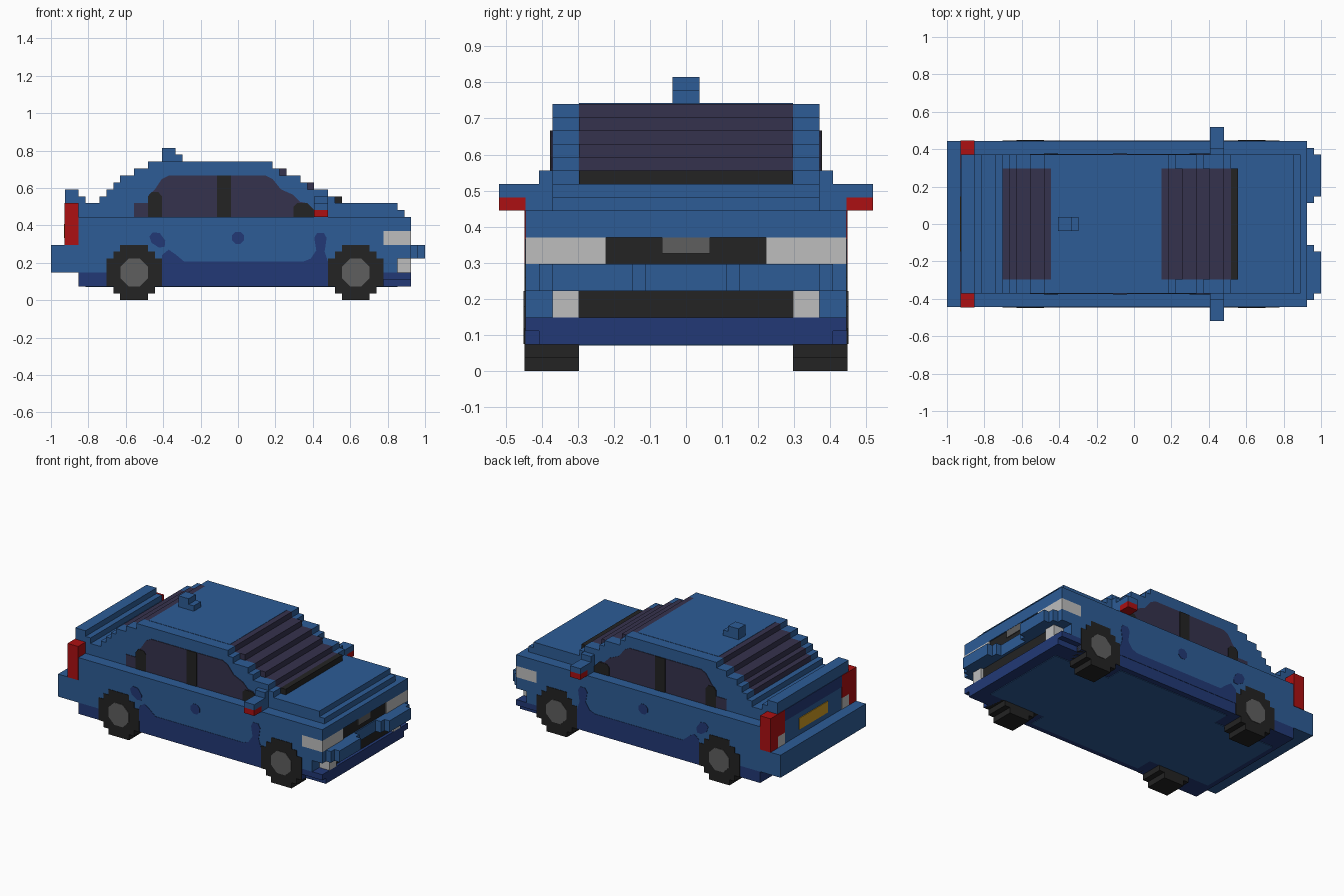
import bpy, bmesh, math

cube = bpy.data.objects.get("Cube")
if cube:
    bpy.data.objects.remove(cube, do_unlink=True)

U = 1 / 27  # one block


def lin(c):
    c /= 255
    return c / 12.92 if c <= 0.04045 else ((c + 0.055) / 1.055) ** 2.4


def material(name, r, g, b):
    m = bpy.data.materials.new(name)
    m.use_nodes = True
    col = (lin(r), lin(g), lin(b), 1)
    m.diffuse_color = col
    node = next(n for n in m.node_tree.nodes if n.type == 'BSDF_PRINCIPLED')
    node.inputs["Base Color"].default_value = col
    return m


BLUE = material("body blue", 45, 92, 150)
NAVY = material("navy", 34, 57, 118)
GLASS = material("dark glass", 53, 50, 77)
BLACK = material("black", 35, 35, 35)
GREY = material("hub grey", 95, 95, 95)
LIGHT = material("lamp grey", 190, 190, 190)
RED = material("red", 172, 16, 18)
YELLOW = material("plate yellow", 205, 155, 35)


def prism(name, mat, profile, y0, y1, mirror=False):
    """Extrude an x-z profile from y0 to y1, in blocks."""
    bm = bmesh.new()
    for s in ((1, -1) if mirror else (1,)):
        face = bm.faces.new([bm.verts.new((x * U, s * y0 * U, z * U)) for x, z in profile])
        ext = bmesh.ops.extrude_face_region(bm, geom=[face])
        verts = [v for v in ext["geom"] if isinstance(v, bmesh.types.BMVert)]
        bmesh.ops.translate(bm, verts=verts, vec=(0, s * (y1 - y0) * U, 0))
    bmesh.ops.recalc_face_normals(bm, faces=bm.faces)
    me = bpy.data.meshes.new(name)
    bm.to_mesh(me)
    bm.free()
    me.materials.append(mat)
    ob = bpy.data.objects.new(name, me)
    bpy.context.collection.objects.link(ob)
    return ob


def box(name, mat, x0, x1, z0, z1, y0, y1, mirror=False):
    return prism(name, mat, [(x0, z0), (x1, z0), (x1, z1), (x0, z1)], y0, y1, mirror)


def stairs(base, layers):
    """Stepped outline from layers one block high: (x0, x1) upwards."""
    right, left = [], []
    for i, (x0, x1) in enumerate(layers):
        z = base + i
        right += [(x1, z), (x1, z + 1)]
        left += [(x0, z), (x0, z + 1)]
    return right + left[::-1]


def disc(cx, cz, r, n=8):
    return [(cx + r * math.cos(math.tau * (i + .5) / n),
             cz + r * math.sin(math.tau * (i + .5) / n)) for i in range(n)]


# Lower body
box("lower_body", BLUE, -25, 21, 4, 12, -12, 12)
box("nose", BLUE, 21, 25, 10, 12, -12, 12)
prism("hood_and_trunk", BLUE, stairs(12, [(-25, 24), (-25, 23)]), -10, 10)
box("sill", NAVY, -23, 25, 3, 4, -12, 12)
box("sill_base", NAVY, -23, 21, 2, 3, -12, 12)
box("sill_base_front", NAVY, 21, 25, 2, 3, -11, 11)
box("floor_panel", BLUE, -22, 23, 1.9, 2.1, -8, 8)
box("floor_panel_edge", BLUE, -10, 12, 1.9, 2.1, 8, 11, True)

# Front end
box("front_bumper", BLUE, 21, 25, 6, 8, -12, 12)
box("bumper_guard_inner", BLUE, 25, 26, 6, 8, 3, 11, True)
box("bumper_guard_outer", BLUE, 26, 27, 6, 8, 4, 10, True)
box("bumper_corner", BLUE, 21, 23, 4, 6, -12, 12)
box("headlight", LIGHT, 21, 25, 8, 10, 6, 12, True)
box("grille", BLACK, 21, 24.8, 8, 10, -6, 6)
prism("grille_badge", GREY, [(24.7, 8.8), (24.95, 8.8), (24.95, 10), (24.7, 10)], -1.8, 1.8)
box("fog_light", LIGHT, 23, 25, 4, 6, 8, 10, True)
box("lower_grille", BLACK, 23, 24.5, 4, 6, -8, 8)

# Rear end
box("rear_bumper", BLUE, -27, -25, 4, 8, -12, 12)
prism("spoiler", BLUE, stairs(14, [(-25, -22), (-25, -23)]), -10, 10)
box("tail_light", RED, -25.08, -23, 8, 14, 10, 12.08, True)
box("tail_light_inner", RED, -25.08, -24.9, 10, 14, 8, 10, True)
box("reverse_light", LIGHT, -25.08, -24.9, 8, 10, 8, 10, True)
box("trunk_band", NAVY, -25.08, -24.9, 12, 14, -8, 8)
box("number_plate", YELLOW, -25.12, -24.9, 9, 11, -4, 4)

# Cabin: stepped pillars, with stepped glass between them
prism("roof_pillars", BLUE, stairs(14, [(-20, 14), (-19, 13), (-18, 10), (-17, 9), (-15, 6), (-13, 5)]),
      8, 10, True)
prism("front_and_rear_glass", GLASS,
      stairs(14, [(-19, 14), (-19, 13), (-18, 11), (-17, 9), (-15, 7), (-13, 5)]), -8, 8)
box("rear_shelf", BLUE, -20, -19, 14, 15, -8, 8)
box("cowl", BLACK, 14, 15, 14, 15, -8, 8)
box("roof", BLUE, -12, 4, 19, 20.05, -8, 8)
prism("roof_fin", BLUE, stairs(20, [(-11, -8), (-11, -9)]), -1, 1)

# Side windows and their black trim
prism("side_window", GLASS, [(-15, 12), (11, 12), (11, 13), (10, 14), (9, 14.2), (8, 15.2), (6.2, 16),
                             (5, 17.5), (4, 18), (-10, 18), (-11, 17.5), (-12, 16), (-13, 15), (-13, 14),
                             (-15, 14)], 9.95, 10.1, True)
box("door_pillar_trim", BLACK, -3, -1, 12, 18, 9.95, 10.18, True)
prism("rear_window_trim", BLACK, [(-13, 12), (-11, 12), (-11, 15), (-11.5, 15.6), (-12.5, 15.6), (-13, 15)],
      9.95, 10.18, True)
prism("front_window_trim", BLACK, [(8, 12), (11, 12), (11, 13), (10, 14), (8.5, 14), (8, 13.5)],
      9.95, 10.18, True)

# Mirrors
box("mirror_lamp", RED, 11, 13, 12, 13, 12, 14, True)
box("mirror", BLUE, 11, 13, 13, 14, 12, 14, True)
box("mirror_arm", BLUE, 11, 13, 12, 14, 10, 12, True)
box("mirror_mount", BLUE, 11, 13, 14, 15, 10, 11, True)

# Painted lower side panels and spots
prism("side_paint", NAVY, [(-11, 4), (13, 4), (13, 5.5), (12.5, 7), (12.8, 9), (12.4, 9.7), (11.4, 9.7), (11, 9),
                           (11.3, 7.2), (10.5, 6), (9.5, 5.6), (-7.8, 5.6), (-9, 6.6), (-10, 7.3),
                           (-11, 6.5)], 11.95, 12.06, True)
prism("side_spot", NAVY, disc(0, 9, .95), 11.95, 12.06, True)
prism("rear_side_spot", NAVY, [(-12.8, 9.2), (-12.3, 9.8), (-11.3, 9.7), (-10.5, 8.6), (-10.6, 7.7),
                               (-11.4, 7.6), (-12.5, 8.3)], 11.95, 12.06, True)

# Wheels: blocky tyres with grey hubs
rows = (2, 3, 4, 4, 4, 4, 3, 2)
for name, cx in (("rear", -15), ("front", 17)):
    prism(name + "_tyre", BLACK, stairs(0, [(cx - w, cx + w) for w in rows]), 8, 12.08, True)
    prism(name + "_hub", GREY, disc(cx, 4, 2.15), 11.9, 12.16, True)
